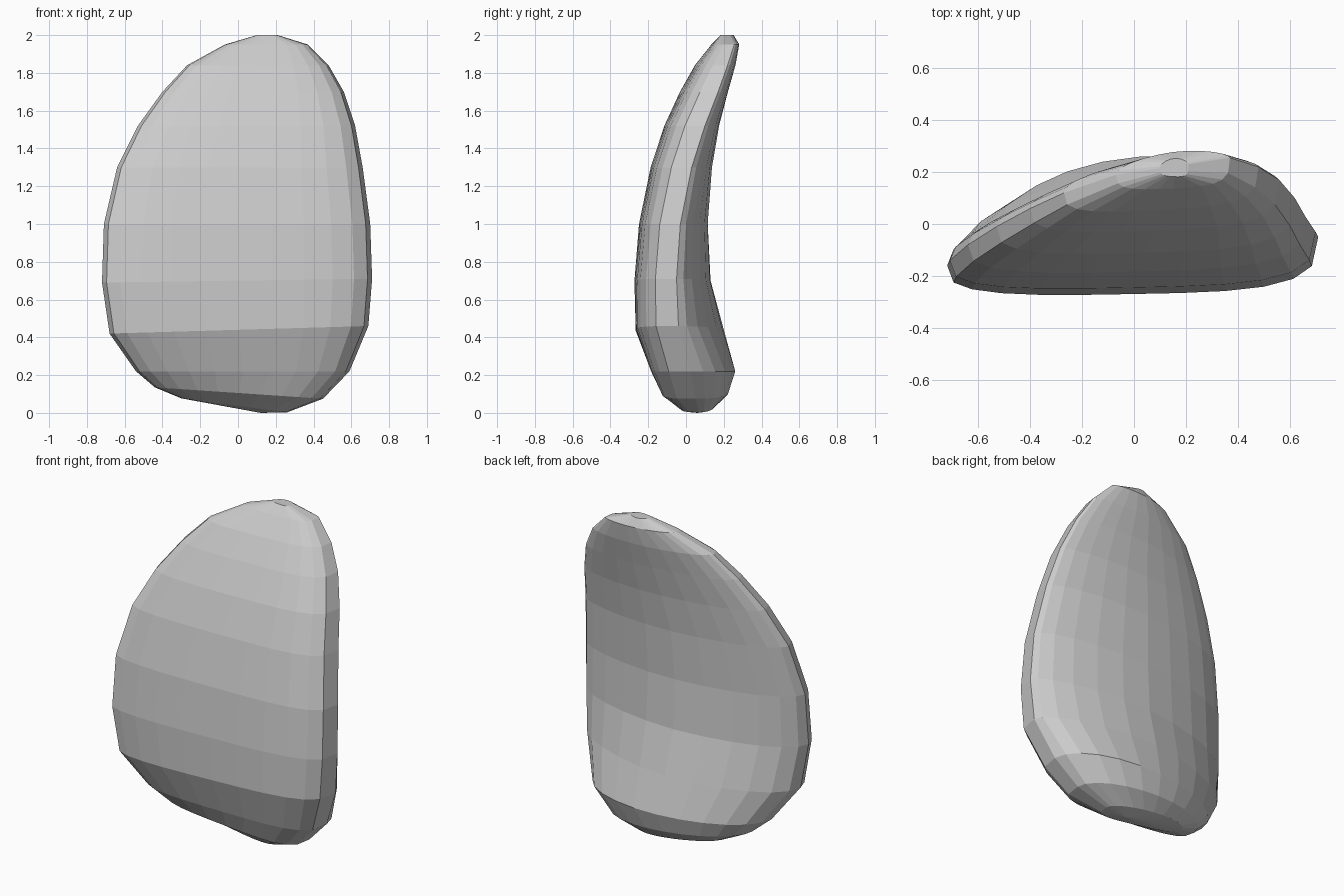
import bpy, bmesh, math

# Sections: z, end-to-end tilt, left x, right x, left y, right y, front bulge, back bulge
SECTIONS = [
    (0.04, -0.037, -0.30, 0.26, 0.05, 0.07, 0.085, 0.09),
    (0.105, -0.03, -0.44, 0.45, -0.01, 0.05, 0.145, 0.20),
    (0.22, 0.00, -0.54, 0.59, -0.06, 0.02, 0.165, 0.28),
    (0.44, 0.02, -0.68, 0.69, -0.14, -0.04, 0.175, 0.29),
    (0.70, 0.01, -0.72, 0.71, -0.16, -0.05, 0.165, 0.235),
    (1.00, 0.00, -0.71, 0.70, -0.14, -0.03, 0.160, 0.20),
    (1.30, 0.00, -0.64, 0.66, -0.08, 0.03, 0.158, 0.16),
    (1.52, 0.00, -0.53, 0.62, -0.01, 0.10, 0.155, 0.125),
    (1.70, 0.00, -0.40, 0.56, 0.06, 0.17, 0.14, 0.10),
    (1.84, 0.00, -0.27, 0.48, 0.12, 0.22, 0.115, 0.085),
    (1.95, 0.00, -0.07, 0.37, 0.19, 0.255, 0.085, 0.055),
    (2.00, 0.00, 0.10, 0.21, 0.215, 0.23, 0.04, 0.03),
]
SIDES = 24


def section_ring(bm, z, tilt, xl, xr, yl, yr, front, back):
    """Squarish front leaning to the right, lens-like back, raised from the edge chord."""
    ring = []
    for i in range(SIDES):
        u = math.cos(2 * math.pi * i / SIDES)
        t = (u + 1) / 2
        if i < SIDES / 2:
            n = 1.6 if u > 0 and z > 0.3 else 2.0
            bulge = back
        else:
            n = 3.5
            bulge = -front * (1 + 0.25 * u)
        rise = max(0.0, 1 - abs(u) ** n) ** (1 / n)
        ring.append(bm.verts.new((xl + (xr - xl) * t,
                                  yl + (yr - yl) * t + bulge * rise,
                                  z + tilt * u)))
    return ring


# Curved cushion-like shell, lofted through the sections
bm = bmesh.new()
rings = [section_ring(bm, *s) for s in SECTIONS]
for low, high in zip(rings, rings[1:]):
    for i in range(SIDES):
        j = (i + 1) % SIDES
        bm.faces.new((low[i], low[j], high[j], high[i]))

# Slightly domed caps at the bottom and the top
for ring, tip in ((rings[0], (0.12, 0.06, 0.0)), (rings[-1], (0.155, 0.22, 2.0))):
    apex = bm.verts.new(tip)
    for i in range(SIDES):
        bm.faces.new((ring[i], ring[(i + 1) % SIDES], apex))
bmesh.ops.recalc_face_normals(bm, faces=bm.faces)

mesh = bpy.data.meshes.new("curved_shell")
bm.to_mesh(mesh)
bm.free()
shell = bpy.data.objects.new("curved_shell", mesh)
bpy.context.collection.objects.link(shell)
